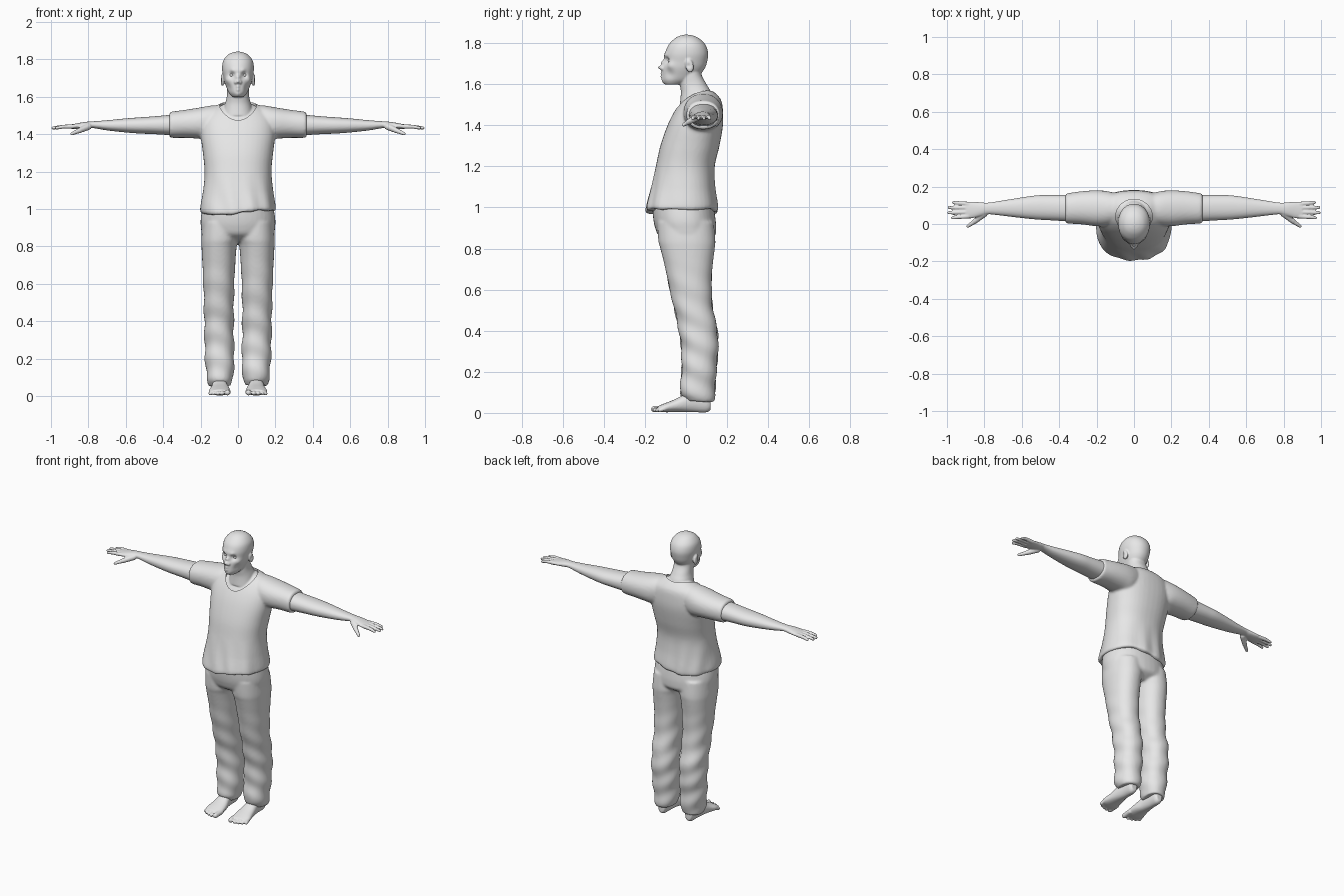
import bpy
import bmesh
import math
from mathutils import Matrix, Vector

cube = bpy.data.objects.get("Cube")
if cube:
    bpy.data.objects.remove(cube)

grey = bpy.data.materials.new("plain_grey")
grey.use_nodes = True
grey.diffuse_color = (0.8, 0.8, 0.8, 1)
grey.node_tree.nodes["Principled BSDF"].inputs["Base Color"].default_value = (0.8, 0.8, 0.8, 1)


def spline(rows, steps=5):
    """Catmull-Rom interpolation between rows of numbers."""
    last = len(rows) - 1
    for i in range(last):
        a, b, c, d = rows[max(i - 1, 0)], rows[i], rows[i + 1], rows[min(i + 2, last)]
        for k in range(steps):
            t = k / steps
            yield [q + t / 2 * (r - p + t * (2 * p - 5 * q + 4 * r - s + t * (3 * (q - r) + s - p)))
                   for p, q, r, s in zip(a, b, c, d)]
    yield list(rows[last])


def loft(bm, axis, rows, side=1, power=2.2, count=40):
    """Skin rounded rings; each row is position, then low/high bounds on the other two axes."""
    rings = []
    for pos, lo1, hi1, lo2, hi2 in spline(rows):
        ring = []
        for i in range(count):
            angle = math.tau * i / count
            u, v = (math.copysign(abs(f) ** (2 / power), f) for f in (math.cos(angle), math.sin(angle)))
            p = [(lo1 + hi1 + u * (hi1 - lo1)) / 2, (lo2 + hi2 + v * (hi2 - lo2)) / 2]
            p.insert(axis, pos)
            ring.append(bm.verts.new((p[0] * side, p[1], p[2])))
        rings.append(ring)
    for a, b in zip(rings, rings[1:]):
        for i in range(count):
            j = (i + 1) % count
            bm.faces.new((a[i], a[j], b[j], b[i]))
    bm.faces.new(rings[0])
    bm.faces.new(rings[-1])


def ball(bm, centre, radii, tilt=0.0):
    mat = Matrix.Translation(centre) @ Matrix.Rotation(tilt, 4, 'X') @ Matrix.Diagonal((*radii, 1))
    bmesh.ops.create_uvsphere(bm, u_segments=20, v_segments=12, radius=1, matrix=mat)


def digit(bm, start, end, r1, r2):
    """Tapered finger or toe with rounded ends."""
    a, b = Vector(start), Vector(end)
    turn = (b - a).to_track_quat('Z', 'Y').to_matrix().to_4x4()
    bmesh.ops.create_cone(bm, cap_ends=True, segments=16, radius1=r1, radius2=r2, depth=(b - a).length,
                          matrix=Matrix.Translation((a + b) / 2) @ turn)
    ball(bm, a, (r1, r1, r1))
    ball(bm, b, (r2, r2, r2))


def make(name, bm):
    bmesh.ops.recalc_face_normals(bm, faces=bm.faces)
    mesh = bpy.data.meshes.new(name)
    bm.to_mesh(mesh)
    bm.free()
    mesh.materials.append(grey)
    ob = bpy.data.objects.new(name, mesh)
    bpy.context.collection.objects.link(ob)
    return ob


def bake(ob):
    bpy.context.view_layer.update()
    done = ob.evaluated_get(bpy.context.evaluated_depsgraph_get())
    mesh = bpy.data.meshes.new_from_object(done)
    ob.modifiers.clear()
    ob.data = mesh


def fuse(ob, voxel, rounds):
    """Merge overlapping pieces into one soft skin."""
    mod = ob.modifiers.new("fuse", 'REMESH')
    mod.mode, mod.voxel_size = 'VOXEL', voxel
    mod = ob.modifiers.new("soften", 'SMOOTH')
    mod.factor, mod.iterations = 0.5, rounds
    bake(ob)


def finish(ob):
    if not ob.data.materials:
        ob.data.materials.append(grey)
    bpy.ops.object.select_all(action='DESELECT')
    ob.select_set(True)
    bpy.context.view_layer.objects.active = ob
    bpy.ops.object.shade_smooth_by_angle(angle=math.radians(50))


def ripple(ob, depth):
    moves = [v.normal * depth(v.co) for v in ob.data.vertices]
    for v, move in zip(ob.data.vertices, moves):
        v.co += move


def sym(z, x, y0, y1):
    return (z, -x, x, y0, y1)


# Shirt: torso, sleeves, wavy hem and round neckline
torso = [sym(*r) for r in (
    (.98, .195, -.19, .15), (1.0, .2, -.195, .156), (1.1, .187, -.17, .142), (1.2, .179, -.147, .14),
    (1.3, .188, -.125, .163), (1.4, .2, -.09, .18), (1.47, .195, -.055, .18), (1.52, .165, -.02, .172),
    (1.55, .12, .01, .15), (1.57, .08, .03, .125))]
bm = bmesh.new()
loft(bm, 2, torso, power=2.3)
for s in (1, -1):
    loft(bm, 0, [(.08, .01, .16, 1.4, 1.555), (.14, -.01, .175, 1.37, 1.553), (.2, -.012, .18, 1.375, 1.543),
                 (.28, -.002, .175, 1.38, 1.53), (.35, .002, .165, 1.38, 1.521), (.367, .004, .162, 1.384, 1.515)], s)
shirt = make("shirt", bm)
fuse(shirt, .008, 5)
for v in shirt.data.vertices:
    low = max(0, 1 - (v.co.z - .97) / .12)
    v.co.z += low * .013 * math.sin(14 * v.co.x - .3)
ripple(shirt, lambda p: .003 * max(0, min(1, (1.2 - p.z) * 6)) * math.sin(60 * p.x + 25 * p.y + 8 * p.z))
bm = bmesh.new()
loft(bm, 2, [sym(z, .098, -.052, .132) for z in (1.4, 1.55, 1.7)], power=2)
cutter = make("neckline_cutter", bm)
cutter.hide_render = True
cut = shirt.modifiers.new("neckline", 'BOOLEAN')
cut.operation, cut.object, cut.solver = 'DIFFERENCE', cutter, 'EXACT'
bake(shirt)
bpy.data.objects.remove(cutter)
finish(shirt)

# Head, neck and upper chest
bm = bmesh.new()
loft(bm, 2, [(z - .008, a + .009, b - .009, c + .009, d - .009) for z, a, b, c, d in torso if z > 1.35], power=2.3)
loft(bm, 2, [sym(*r) for r in ((1.5, .085, -.03, .135), (1.56, .07, -.025, .122), (1.6, .06, -.03, .1),
                               (1.65, .058, -.03, .075), (1.7, .058, -.02, .08))])
loft(bm, 2, [sym(*r) for r in (
    (1.598, .028, -.1, -.02), (1.62, .048, -.114, .04), (1.65, .062, -.115, .072), (1.68, .073, -.112, .093),
    (1.71, .079, -.105, .103), (1.75, .085, -.101, .108), (1.79, .08, -.086, .096), (1.82, .059, -.058, .068),
    (1.835, .034, -.032, .04), (1.841, .008, -.008, .012))], power=2.1, count=64)
for s in (1, -1):
    ball(bm, (.083 * s, .017, 1.69), (.011, .02, .034), .2)
head = make("head_and_neck", bm)
fuse(head, .0045, 4)

# Facial features pushed out of or into the head: place, reach, push
features = [((0, -.114, 1.683), .013, (0, -.027, 0)), ((0, -.106, 1.706), .013, (0, -.015, 0)),
            ((0, -.116, 1.654), .009, (0, -.009, 0)), ((0, -.116, 1.637), .009, (0, -.008, 0)),
            ((0, -.112, 1.61), .018, (0, -.006, 0)), ((0, -.1, 1.74), .02, (0, -.004, 0))]
for s in (1, -1):
    features += [((.033 * s, -.097, 1.716), .017, (0, .015, 0)), ((.03 * s, -.1, 1.739), .015, (0, -.006, 0)),
                 ((.012 * s, -.114, 1.677), .008, (.003 * s, -.01, 0)), ((.05 * s, -.08, 1.65), .025, (-.005 * s, .003, 0)),
                 ((.058 * s, -.075, 1.69), .02, (.004 * s, -.004, 0)), ((.096 * s, .012, 1.69), .011, (-.006 * s, 0, 0))]
for place, reach, push in features:
    for v in head.data.vertices:
        gap = (v.co - Vector(place)).length / reach
        if gap < 3:
            v.co += Vector(push) * math.exp(-gap * gap)
finish(head)
bm = bmesh.new()
for s in (1, -1):
    ball(bm, (.033 * s, -.073, 1.715), (.014, .014, .011))
finish(make("eyes", bm))

# Trousers: hips and two loose legs with folds
bm = bmesh.new()
loft(bm, 2, [sym(*r) for r in ((1.03, .185, -.165, .13), (.95, .199, -.16, .143), (.9, .198, -.15, .147),
                               (.86, .185, -.13, .14), (.825, .1, -.07, .09))])
for s in (1, -1):
    loft(bm, 2, [(.93, -.005, .19, -.14, .135), (.84, -.003, .196, -.135, .143), (.8, .007, .195, -.125, .14),
                 (.7, .015, .19, -.1, .128), (.6, .02, .186, -.08, .125), (.5, .022, .182, -.056, .132),
                 (.4, .023, .181, -.035, .153), (.3, .022, .179, -.022, .156), (.2, .02, .176, -.022, .147),
                 (.1, .026, .167, -.028, .142), (.07, .032, .16, -.012, .138), (.055, .038, .155, .0, .134)], s)
trousers = make("trousers", bm)
fuse(trousers, .008, 5)
ripple(trousers, lambda p: .0035 * max(0, min(1, (.75 - p.z) * 3)) * math.sin(48 * p.z + 22 * p.y + 15 * p.x))
finish(trousers)

for side, s in (("left", 1), ("right", -1)):
    # Bare arm with palm, fingers and thumb
    bm = bmesh.new()
    loft(bm, 0, [(.28, .015, .16, 1.395, 1.51), (.36, .015, .156, 1.395, 1.503), (.45, .02, .155, 1.4, 1.495),
                 (.52, .024, .153, 1.403, 1.49), (.6, .032, .142, 1.409, 1.484), (.7, .044, .126, 1.42, 1.474),
                 (.78, .052, .114, 1.433, 1.468), (.82, .042, .116, 1.43, 1.465), (.87, .03, .12, 1.428, 1.456),
                 (.9, .032, .118, 1.429, 1.451)], s)
    for y, spread, tip in ((.041, .033, .97), (.064, .06, .99), (.087, .088, .988), (.108, .115, .965)):
        digit(bm, (.885 * s, y, 1.441), (.935 * s, (y + spread) / 2, 1.44), .0115, .0105)
        digit(bm, (.935 * s, (y + spread) / 2, 1.44), (tip * s, spread, 1.433), .0105, .0085)
    digit(bm, (.8 * s, .055, 1.44), (.85 * s, .015, 1.418), .018, .014)
    digit(bm, (.85 * s, .015, 1.418), (.888 * s, -.012, 1.402), .013, .009)
    arm = make(side + "_arm", bm)
    fuse(arm, .0045, 3)
    finish(arm)

    # Bare foot with toes
    bm = bmesh.new()
    loft(bm, 1, [(-.135, .05, .145, .006, .034), (-.1, .042, .156, .003, .048), (-.05, .046, .146, .004, .068),
                 (0, .058, .138, .004, .095), (.05, .064, .132, .003, .12), (.1, .068, .128, .003, .11),
                 (.12, .078, .118, .015, .07)], s)
    for x, tip, r in ((.054, -.155, .0155), (.083, -.156, .0115), (.106, -.149, .011), (.127, -.139, .0105), (.146, -.126, .01)):
        digit(bm, (x * s, -.1, .022), ((x + .002) * s, tip, r + .003), r, r)
    foot = make(side + "_foot", bm)
    fuse(foot, .0045, 3)
    finish(foot)
